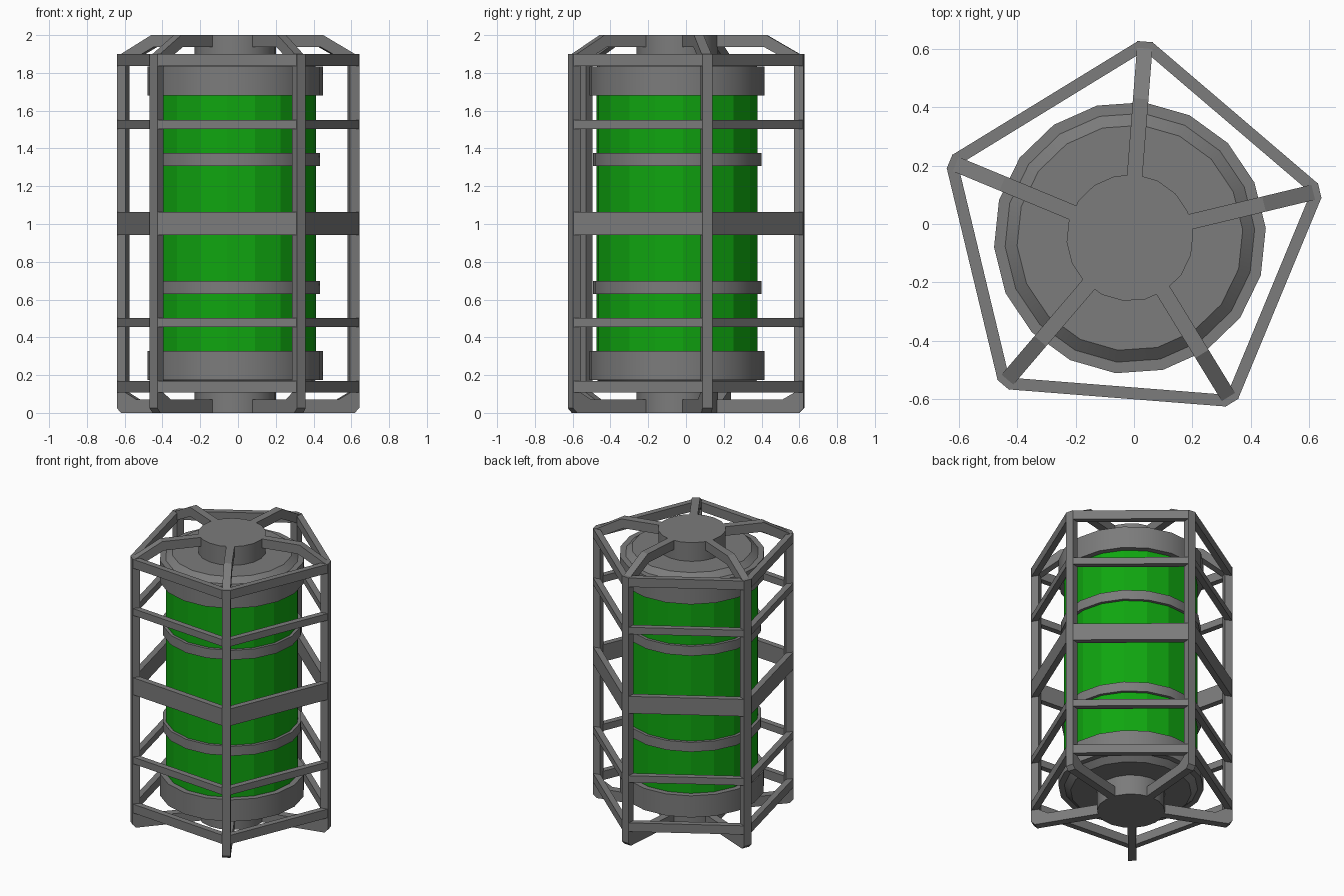
import bpy, bmesh, math
from mathutils import Vector

if "Cube" in bpy.data.objects:
    bpy.data.objects.remove(bpy.data.objects["Cube"])

CX, CY = -0.014, -0.042          # common axis of drum and cage
PHASE = math.radians(85.5)       # direction of the first cage post
STEP = math.radians(72)
POST_R, POST_W, POST_D = 0.668, 0.055, 0.05


def material(name, color):
    mat = bpy.data.materials.new(name)
    mat.diffuse_color = (*color, 1)
    mat.use_nodes = True
    mat.node_tree.nodes["Principled BSDF"].inputs["Base Color"].default_value = mat.diffuse_color
    return mat


green = material("green_liquid", (0.005, 0.38, 0.005))
steel = material("dark_steel", (0.2, 0.2, 0.2))


def polar(r, ang, z, t=0.0):
    """Point at radius r, tangential offset t, height z around the axis."""
    c, s = math.cos(ang), math.sin(ang)
    return Vector((CX + r * c - t * s, CY + r * s + t * c, z))


def finish(bm, name, mat=steel, smooth=False):
    bmesh.ops.recalc_face_normals(bm, faces=bm.faces)
    me = bpy.data.meshes.new(name)
    bm.to_mesh(me)
    bm.free()
    me.materials.append(mat)
    ob = bpy.data.objects.new(name, me)
    bpy.context.collection.objects.link(ob)
    if smooth:
        bpy.ops.object.select_all(action='DESELECT')
        ob.select_set(True)
        bpy.context.view_layer.objects.active = ob
        bpy.ops.object.shade_smooth_by_angle(angle=math.radians(28))
    return ob


def lathe(name, profile, sides=18, mat=steel, smooth=True):
    """Solid of revolution from (radius, z) points, flat ends."""
    bm = bmesh.new()
    start = math.radians(84)
    drop = Vector((0, -0.005, 0))
    loops = [[bm.verts.new(polar(r, start + math.tau * i / sides, z) + drop)
              for i in range(sides)] for r, z in profile]
    for a, b in zip(loops, loops[1:]):
        for i in range(sides):
            j = (i + 1) % sides
            bm.faces.new((a[i], a[j], b[j], b[i]))
    bm.faces.new(loops[0])
    bm.faces.new(loops[-1])
    return finish(bm, name, mat, smooth)


def radial_plate(name, pts, ang, width):
    """(radius, z) outline extruded sideways across a radial direction."""
    bm = bmesh.new()
    a = [bm.verts.new(polar(r, ang, z, -width / 2)) for r, z in pts]
    b = [bm.verts.new(polar(r, ang, z, width / 2)) for r, z in pts]
    bm.faces.new(a)
    bm.faces.new(b)
    for i in range(len(pts)):
        j = (i + 1) % len(pts)
        bm.faces.new((a[i], a[j], b[j], b[i]))
    return finish(bm, name)


def cage_ring(name, z0, z1):
    """Five-sided hoop with clipped corners that sit on the posts."""
    bm = bmesh.new()
    inner_r = 0.514 / math.cos(STEP / 2)
    loops = []
    for r, w, z in ((POST_R - .002, POST_W / 2, z0), (POST_R - .002, POST_W / 2, z1),
                    (inner_r, .001, z1), (inner_r, .001, z0)):
        loops.append([bm.verts.new(polar(r, PHASE + k * STEP, z, t))
                      for k in range(5) for t in (-w, w)])
    for a, b in zip(loops, loops[1:] + loops[:1]):
        for i in range(10):
            j = (i + 1) % 10
            bm.faces.new((a[i], a[j], b[j], b[i]))
    return finish(bm, name)


# Drum body, end caps, hubs and hoops
lathe("green_tank", [(0.428, 0.25), (0.428, 1.75)], mat=green, smooth=False)
cap = [(0.466, 1.68), (0.466, 1.833), (0.428, 1.833), (0.387, 1.868)]
lathe("top_cap", cap)
lathe("bottom_cap", [(r, 2.008 - z) for r, z in cap])
lathe("top_hub", [(0.217, 1.85), (0.217, 2.0)])
lathe("bottom_hub", [(0.217, 0.0), (0.217, 0.16)])
lathe("lower_hoop", [(0.448, 0.63), (0.448, 0.697)])
lathe("upper_hoop", [(0.448, 1.308), (0.448, 1.375)])

# Horizontal cage rings
for name, z0, z1 in (("bottom_ring", .108, .17), ("lower_ring", .455, .503),
                     ("middle_ring", .943, 1.063), ("upper_ring", 1.503, 1.551),
                     ("top_ring", 1.836, 1.899)):
    cage_ring(name, z0, z1)

# Posts and the arms joining them to the hubs
R = POST_R
for k in range(5):
    ang = PHASE + k * STEP
    radial_plate(f"post_{k + 1}", [(R, .025), (R, 1.9), (R - POST_D, 1.9),
                                   (R - POST_D, 0), (R - .025, 0)], ang, POST_W)
    radial_plate(f"top_arm_{k + 1}", [(.15, 2.0), (.472, 2.0), (.645, 1.9), (.625, 1.845),
                                      (.46, 1.936), (.15, 1.936)], ang, POST_W - .002)
    radial_plate(f"bottom_arm_{k + 1}", [(.15, 0), (.635, 0), (.635, .108), (.62, .108),
                                         (.555, .07), (.15, .07)], ang, POST_W - .002)
